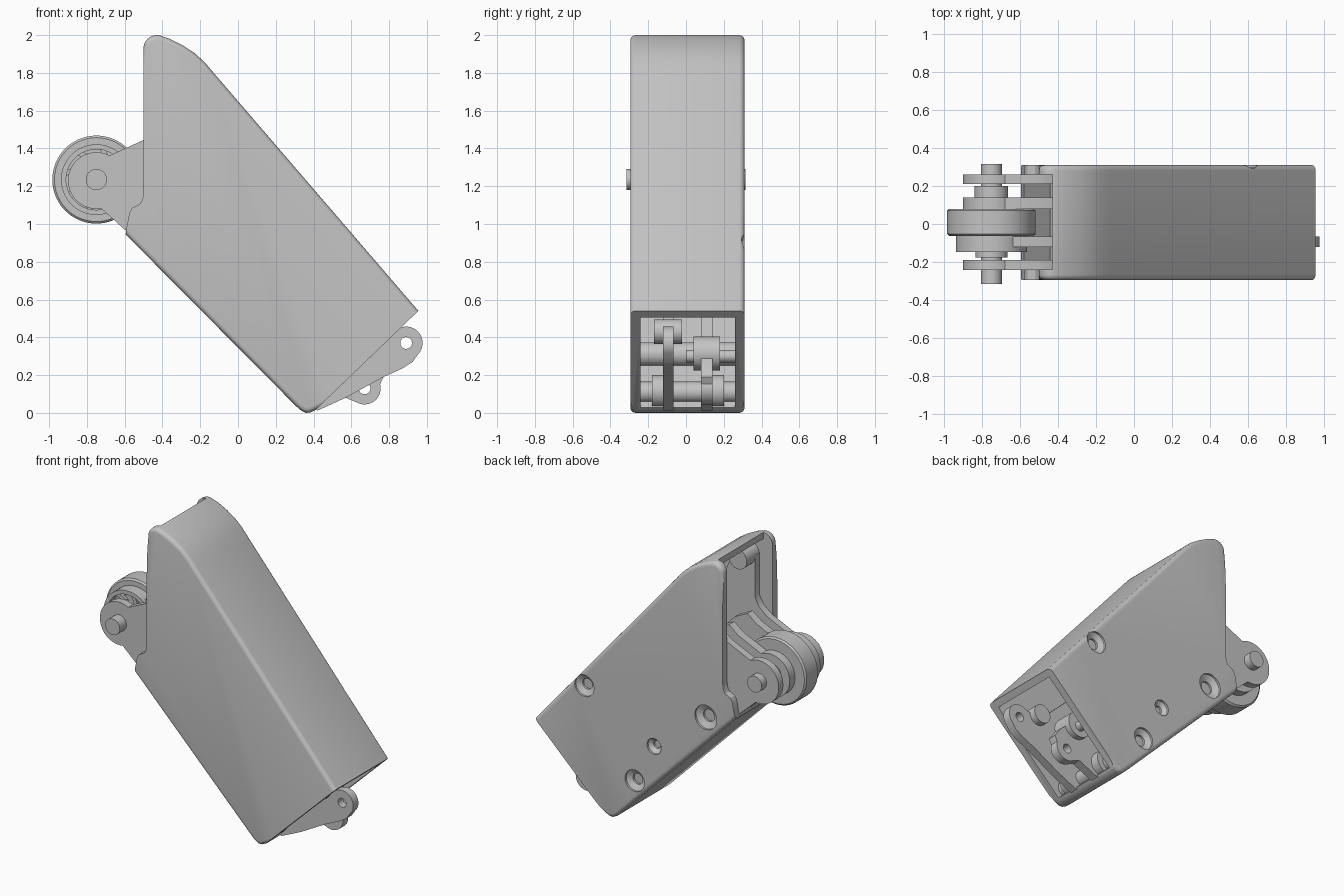
import bpy, bmesh, math

if "Cube" in bpy.data.objects:
    bpy.data.objects.remove(bpy.data.objects["Cube"])

grey = bpy.data.materials.new("plain_grey")
grey.diffuse_color = (0.55, 0.55, 0.55, 1)
grey.use_nodes = True
grey.node_tree.nodes["Principled BSDF"].inputs["Base Color"].default_value = grey.diffuse_color


def arc(cx, cz, r, a0, a1, n=20):
    """Points of an arc in the XZ plane, angles in degrees."""
    return [(cx + r * math.cos(math.radians(a0 + (a1 - a0) * i / n)),
             cz + r * math.sin(math.radians(a0 + (a1 - a0) * i / n))) for i in range(n + 1)]


def finish(name, bm):
    bmesh.ops.recalc_face_normals(bm, faces=bm.faces[:])
    me = bpy.data.meshes.new(name)
    bm.to_mesh(me)
    bm.free()
    me.materials.append(grey)
    ob = bpy.data.objects.new(name, me)
    bpy.context.collection.objects.link(ob)
    return ob


def prism(name, pts, y0, y1, bevel=0, edge_rule=None):
    """Extrude an XZ profile along y, rounding the cap edges the rule picks."""
    bm = bmesh.new()
    a = [bm.verts.new((x, y0, z)) for x, z in pts]
    b = [bm.verts.new((x, y1, z)) for x, z in pts]
    bm.faces.new(a)
    bm.faces.new(b[::-1])
    n = len(pts)
    for i in range(n):
        j = (i + 1) % n
        bm.faces.new((a[i], b[i], b[j], a[j]))
    bmesh.ops.recalc_face_normals(bm, faces=bm.faces[:])
    if bevel:
        edges = [e for e in bm.edges if abs(e.verts[0].co.y - e.verts[1].co.y) < 1e-6
                 and (edge_rule is None or edge_rule((e.verts[0].co + e.verts[1].co) / 2))]
        bmesh.ops.bevel(bm, geom=edges, offset=bevel, segments=4, profile=0.5,
                        affect='EDGES', clamp_overlap=True)
    return finish(name, bm)


def lathe(name, cx, cz, rings, n=48):
    """Turned part around a y-parallel axis; rings are (radius, y)."""
    bm = bmesh.new()
    loops = [[bm.verts.new((cx + r * math.cos(2 * math.pi * i / n), y,
                            cz + r * math.sin(2 * math.pi * i / n))) for i in range(n)]
             for r, y in rings]
    for p, q in zip(loops, loops[1:]):
        for i in range(n):
            j = (i + 1) % n
            bm.faces.new((p[i], p[j], q[j], q[i]))
    bm.faces.new(loops[0])
    bm.faces.new(loops[-1])
    return finish(name, bm)


def rod(name, cx, cz, r, y0, y1, n=48):
    return lathe(name, cx, cz, [(r, y0), (r, y1)], n)


def cut(ob, cutter):
    m = ob.modifiers.new("cut", 'BOOLEAN')
    m.operation, m.solver, m.object = 'DIFFERENCE', 'EXACT', cutter
    bpy.context.view_layer.objects.active = ob
    bpy.ops.object.modifier_apply(modifier=m.name)
    bpy.data.objects.remove(cutter)


# Housing: solid profile with rounded long edges, then hollowed
outline = (arc(-0.43, 1.93, 0.07, 180, 75, 10)
           + [(-0.36, 1.98), (-0.29, 1.944), (-0.23, 1.905), (-0.175, 1.855), (-0.12, 1.79),
              (0.955, 0.54), (0.41, 0.015), (0.385, 0.002), (0.36, 0.0), (0.335, 0.012),
              (0.31, 0.033), (-0.595, 0.945), (-0.59, 0.98), (-0.575, 1.06), (-0.56, 1.085),
              (-0.52, 1.105), (-0.505, 1.13), (-0.5, 1.18)])


def long_edge(c):
    at_mouth = c.x < -0.497 and 0.95 < c.z < 1.92
    at_end = c.x > 0.6 and abs(c.z - 0.2775) < 0.02
    return not (at_mouth or at_end)


housing = prism("housing", outline, -0.295, 0.31, 0.03, long_edge)
cavity = [(-0.8, 2.1), (-0.43, 2.1), (-0.43, 1.955), (-0.36, 1.928), (-0.27, 1.875),
          (-0.2, 1.82), (-0.154, 1.761), (1.046, 0.359), (0.48, -0.03), (0.37, 0.08),
          (-0.8, 1.263)]
cut(housing, prism("cavity_cutter", cavity, -0.24, 0.26))

# Countersunk screw holes in the back wall, with bosses behind
for x, z, r, reach in [(0.57, 0.87, 0.075, 0.1), (-0.37, 0.90, 0.085, -0.24),
                       (0.03, 0.59, 0.055, 0.16), (0.18, 0.31, 0.075, -0.24)]:
    cut(housing, lathe("hole_cutter", x, z, [(r * 0.5, 0.22), (r * 0.5, 0.275),
                                           (r, 0.296), (r, 0.35)], 32))
    rod("screw_boss", x, z, r * 0.85, reach, 0.261)
rod("top_boss", -0.33, 1.84, 0.07, -0.241, -0.1)

# Fork plates lining the side walls and holding the axle
lug = arc(-0.75, 1.23, 0.15, 62, 280, 36)
mouth = [(-0.6, 0.97), (-0.5, 0.945)]
shoulder = [(-0.4, 1.56), (-0.43, 1.5), (-0.5, 1.445)]
fork = lug + mouth + [(-0.2, 0.65), (0.1, 1.0), (-0.2, 1.75), (-0.37, 1.88), (-0.4, 1.85)] + shoulder
prism("front_fork", fork, -0.241, -0.19)
prism("back_fork", fork, 0.21, 0.261)

# Long inner link plates with drilled end lugs
toe = [(0.365, 0.075), (0.42, 0.012), (0.57, 0.08)]
front_link = prism("front_link", lug + mouth + toe + [(0.77, 0.19), (0.87, 0.235), (0.925, 0.27)]
                   + arc(0.89, 0.37, 0.087, -45, 125) + [(0.72, 0.42), (0.0, 1.1), (-0.33, 1.45)]
                   + shoulder[1:], -0.122, -0.065)
cut(front_link, rod("hole_cutter", 0.89, 0.37, 0.031, -0.3, 0.3))
back_link = prism("back_link", lug + mouth + toe + arc(0.67, 0.13, 0.085, -110, 15)
                  + [(0.77, 0.19), (0.72, 0.26), (0.6, 0.36), (0.0, 1.0), (-0.33, 1.45)]
                  + shoulder[1:], 0.08, 0.14)
cut(back_link, rod("hole_cutter", 0.67, 0.13, 0.031, -0.3, 0.3))

# Axle, roller and spacers
rod("axle", -0.75, 1.235, 0.056, -0.315, 0.315)
lathe("roller", -0.75, 1.235, [(0.222, -0.062), (0.233, -0.052), (0.233, 0.07), (0.222, 0.08)], 72)
rod("back_spacer", -0.75, 1.235, 0.088, 0.139, 0.2)
rod("front_spacer", -0.75, 1.235, 0.085, -0.175, -0.12)

# Pinwheel ring beside the roller
ring = rod("pinwheel_ring", -0.75, 1.235, 0.187, -0.148, -0.06, 64)
cut(ring, rod("ring_cutter", -0.75, 1.235, 0.16, -0.3, -0.09, 64))
for k in range(8):
    a = math.radians(45 * k)
    blade = []
    for r, sweep in [(0.07, 0), (0.12, 8), (0.17, 28), (0.17, 40), (0.12, 24), (0.07, 20)]:
        t = a + math.radians(sweep)
        blade.append((-0.75 + r * math.cos(t), 1.235 + r * math.sin(t)))
    prism("pinwheel_blade", blade, -0.14, -0.085)

# Pivot pins and collars at the lower end
rod("lower_pin", 0.37, 0.11, 0.055, -0.241, 0.261)
for y0, y1 in [(-0.18, -0.12), (0.139, 0.2)]:
    rod("lower_collar", 0.385, 0.115, 0.085, y0, y1)
rod("upper_pin", 0.6, 0.3, 0.034, 0.0, 0.261)
rod("upper_collar", 0.6, 0.315, 0.09, 0.04, 0.18)
rod("front_collar", 0.74, 0.43, 0.065, -0.17, -0.02)

# Smooth curved sides while keeping corners crisp
bpy.ops.object.select_all(action='DESELECT')
for ob in bpy.context.scene.objects:
    ob.select_set(True)
    bpy.context.view_layer.objects.active = ob
bpy.ops.object.shade_smooth_by_angle(angle=math.radians(30))
